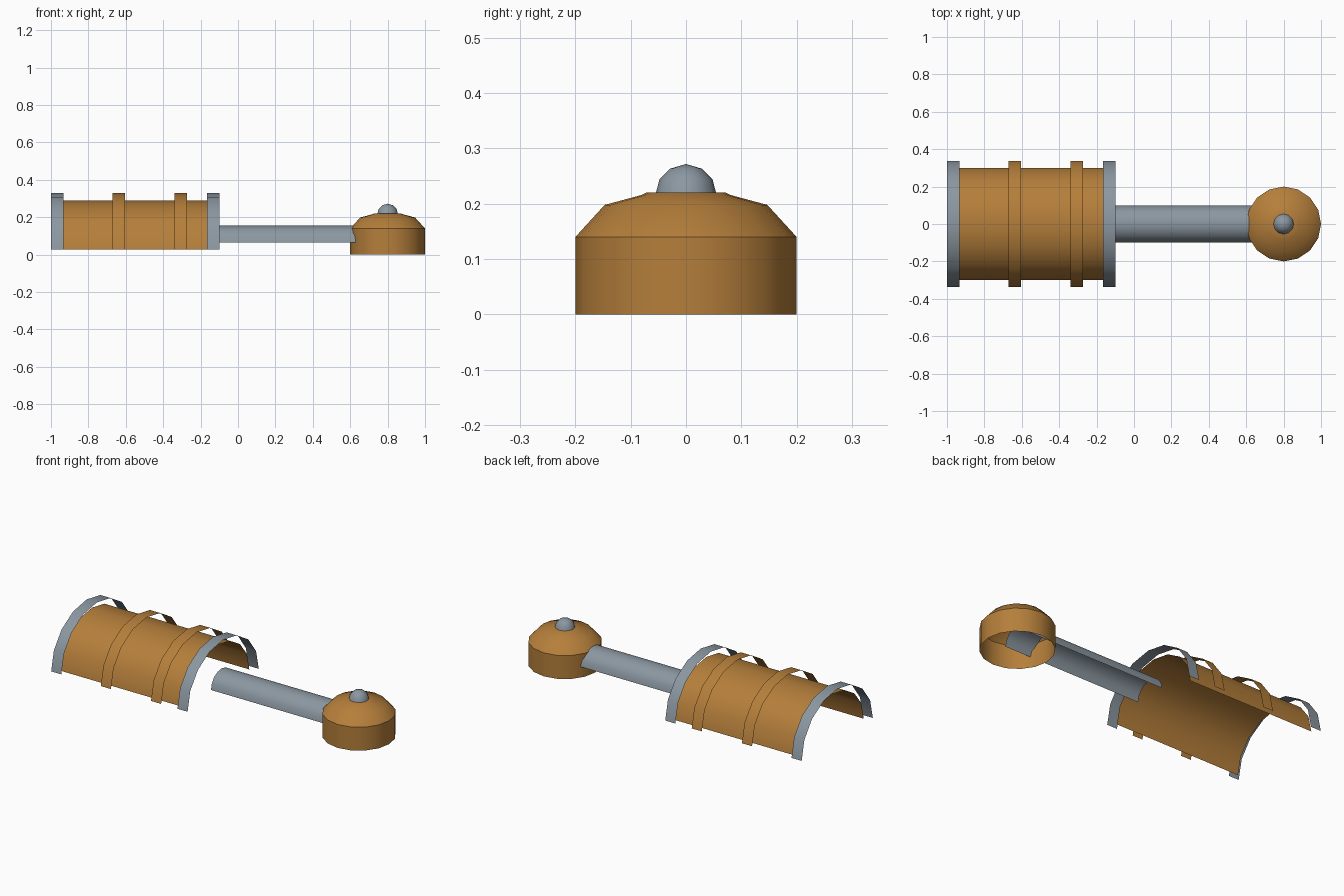
import bpy, bmesh, math

if "Cube" in bpy.data.objects:
    bpy.data.objects.remove(bpy.data.objects["Cube"])


def material(name, rgb):
    m = bpy.data.materials.new(name)
    m.diffuse_color = (*rgb, 1)
    m.use_nodes = True
    m.node_tree.nodes["Principled BSDF"].inputs["Base Color"].default_value = m.diffuse_color
    return m


BROWN = material("warm_brown", (0.46, 0.21, 0.043))
GREY = material("steel_grey", (0.26, 0.31, 0.355))


def finish(name, bm, mat, angle=50):
    me = bpy.data.meshes.new(name)
    bm.to_mesh(me)
    bm.free()
    ob = bpy.data.objects.new(name, me)
    bpy.context.collection.objects.link(ob)
    me.materials.append(mat)
    bpy.ops.object.select_all(action='DESELECT')
    bpy.context.view_layer.objects.active = ob
    ob.select_set(True)
    bpy.ops.object.shade_smooth_by_angle(angle=math.radians(angle))
    return ob


def half_tube(name, x0, x1, width, z0, z1, mat, n=8):
    """Open single-surface arch running along x."""
    bm = bmesh.new()
    rows = []
    for i in range(n + 1):
        a = math.pi * i / n
        y, z = -width * math.cos(a), z0 + (z1 - z0) * math.sin(a)
        rows.append((bm.verts.new((x0, y, z)), bm.verts.new((x1, y, z))))
    for (a, b), (c, d) in zip(rows, rows[1:]):
        bm.faces.new((a, b, d, c))
    return finish(name, bm, mat)


def lathe(name, x, profile, n, mat, angle):
    """Revolve an (r, z) profile, ending on the axis, around a vertical line."""
    bm = bmesh.new()
    rings = []
    for r, z in profile[:-1]:
        rings.append([bm.verts.new((x + r * math.cos(2 * math.pi * k / n),
                                    r * math.sin(2 * math.pi * k / n), z)) for k in range(n)])
    tip = bm.verts.new((x, 0, profile[-1][1]))
    for lo, hi in zip(rings, rings[1:]):
        for k in range(n):
            j = (k + 1) % n
            bm.faces.new((lo[k], lo[j], hi[j], hi[k]))
    for k in range(n):
        bm.faces.new((rings[-1][k], rings[-1][(k + 1) % n], tip))
    return finish(name, bm, mat, angle)


# Arched barrel with raised bands and end flanges
half_tube("barrel", -0.965, -0.135, 0.30, 0.028, 0.29, BROWN)
for i, x in enumerate((-0.672, -0.34)):
    half_tube(f"barrel_band_{i + 1}", x, x + 0.067, 0.336, 0.028, 0.328, BROWN)
for i, x in enumerate((-1.0, -0.165)):
    half_tube(f"end_flange_{i + 1}", x, x + 0.067, 0.336, 0.028, 0.33, GREY)

# Connecting rod, open underneath
half_tube("rod", -0.11, 0.80, 0.098, 0.064, 0.155, GREY)

# Domed head, open underneath, with a small knob
lathe("head", 0.8, [(0.2, 0), (0.2, 0.14), (0.147, 0.198), (0.08, 0.216),
                    (0.072, 0.22), (0, 0.22)], 16, BROWN, 35)
lathe("head_knob", 0.8, [(0.055, 0.217), (0.048, 0.2445), (0.0285, 0.2635),
                         (0, 0.272)], 12, GREY, 50)
